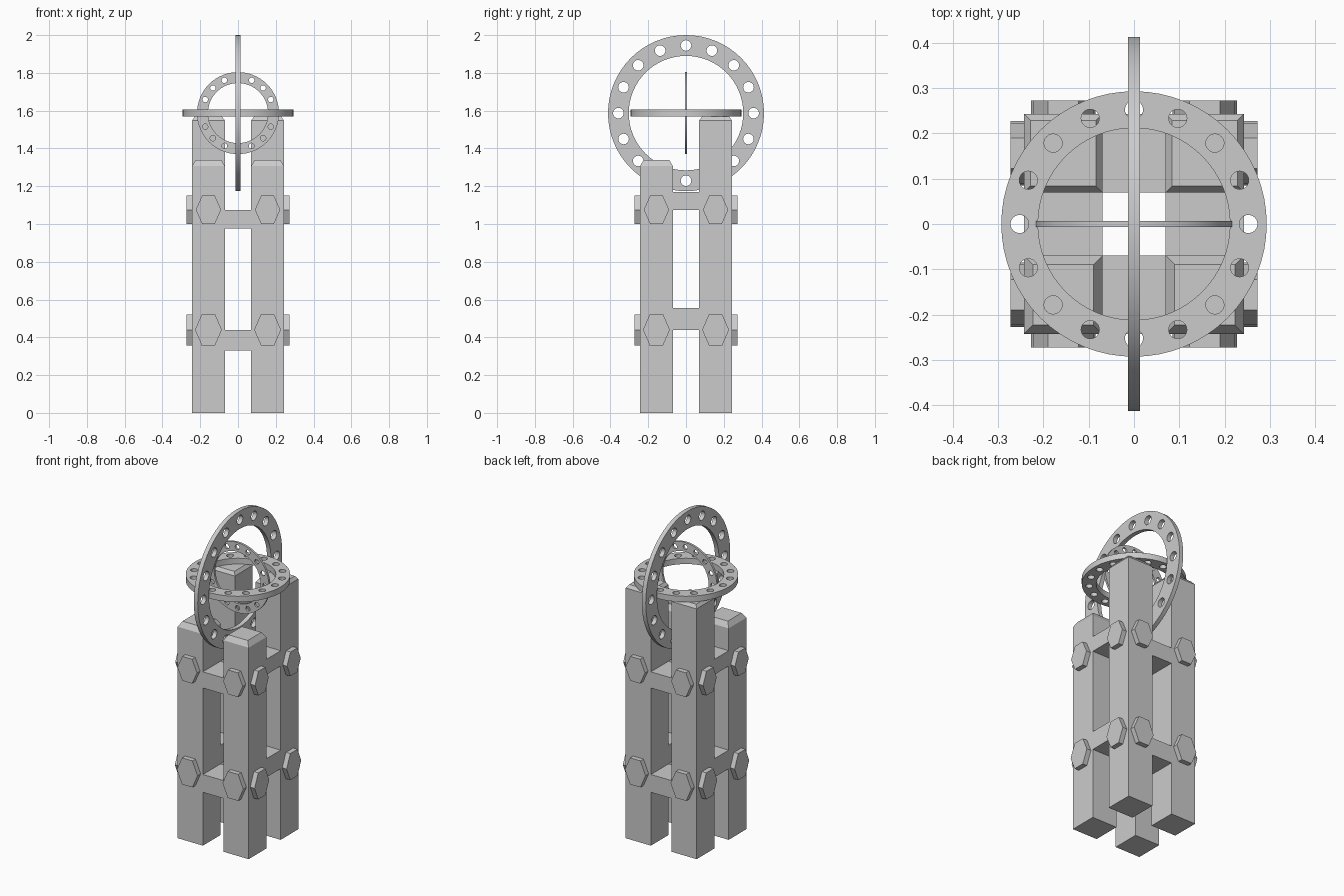
import bpy, bmesh
from math import cos, sin, pi
from mathutils import Matrix, Vector

default = bpy.data.objects.get("Cube")
if default:
    bpy.data.objects.remove(default, do_unlink=True)

grey = bpy.data.materials.new("plain grey")
grey.use_nodes = True
tone = (0.6, 0.6, 0.6, 1)
grey.diffuse_color = tone
grey.node_tree.nodes["Principled BSDF"].inputs["Base Color"].default_value = tone

INNER, OUTER = 0.07, 0.243
MID = (INNER + OUTER) / 2
RING_Z = 1.587


def add_mesh(name, mesh):
    mesh.materials.clear()
    mesh.materials.append(grey)
    obj = bpy.data.objects.new(name, mesh)
    bpy.context.collection.objects.link(obj)
    return obj


def from_bmesh(name, bm):
    bmesh.ops.recalc_face_normals(bm, faces=bm.faces)
    mesh = bpy.data.meshes.new(name)
    bm.to_mesh(mesh)
    bm.free()
    return add_mesh(name, mesh)


def box(name, low, high):
    low, high = Vector(low), Vector(high)
    bm = bmesh.new()
    bmesh.ops.create_cube(bm, size=1)
    bmesh.ops.scale(bm, vec=high - low, verts=bm.verts)
    bmesh.ops.translate(bm, vec=(low + high) / 2, verts=bm.verts)
    return from_bmesh(name, bm)


def post(name, sx, sy, shoulder, inset, rise):
    """Square post whose top is drawn in to a chamfered cap."""
    bm = bmesh.new()
    bmesh.ops.create_cube(bm, size=1)
    width = OUTER - INNER
    bmesh.ops.scale(bm, vec=(width, width, shoulder), verts=bm.verts)
    bmesh.ops.translate(bm, vec=(sx * MID, sy * MID, shoulder / 2), verts=bm.verts)
    top = max(bm.faces, key=lambda f: f.calc_center_median().z)
    bmesh.ops.inset_region(bm, faces=[top], thickness=inset)
    bmesh.ops.translate(bm, vec=(0, 0, rise), verts=top.verts)
    return from_bmesh(name, bm)


def bolt(name, turn, side, z, half_width, half_height):
    """Hexagonal bolt head standing out from one face of a post."""
    bm = bmesh.new()
    bmesh.ops.create_cone(bm, cap_ends=True, segments=6, radius1=1, radius2=1, depth=0.06)
    # Put a corner on the local x axis, then stand the head upright
    corner = max(bm.verts, key=lambda v: v.co.x)
    if abs(corner.co.y) > 0.1:
        bmesh.ops.rotate(bm, matrix=Matrix.Rotation(pi / 6, 3, 'Z'), verts=bm.verts)
    bmesh.ops.scale(bm, vec=(half_width, half_height / sin(pi / 3), 1), verts=bm.verts)
    place = (Matrix.Rotation(turn, 4, 'Z')
             @ Matrix.Translation((side * MID, -OUTER, z))
             @ Matrix.Rotation(pi / 2, 4, 'X'))
    bmesh.ops.transform(bm, matrix=place, verts=bm.verts)
    return from_bmesh(name, bm)


def ring(name, outer, inner, hole, half_depth, rotation):
    """Flat ring pierced by sixteen round holes, as a filled curve."""
    curve = bpy.data.curves.new(name, 'CURVE')
    curve.dimensions = '2D'
    curve.fill_mode = 'BOTH'
    curve.extrude = half_depth

    def circle(cx, cy, radius, count):
        spline = curve.splines.new('POLY')
        spline.points.add(count - 1)
        for i, p in enumerate(spline.points):
            a = 2 * pi * i / count
            p.co = (cx + radius * cos(a), cy + radius * sin(a), 0, 1)
        spline.use_cyclic_u = True
        spline.use_smooth = False

    circle(0, 0, outer, 64)
    circle(0, 0, inner, 64)
    middle = (outer + inner) / 2
    for i in range(16):
        a = 2 * pi * i / 16
        circle(middle * cos(a), middle * sin(a), hole, 24)

    source = bpy.data.objects.new(name + " outline", curve)
    bpy.context.collection.objects.link(source)
    graph = bpy.context.evaluated_depsgraph_get()
    mesh = bpy.data.meshes.new_from_object(source.evaluated_get(graph))
    bpy.data.objects.remove(source, do_unlink=True)

    bm = bmesh.new()
    bm.from_mesh(mesh)
    bmesh.ops.remove_doubles(bm, verts=bm.verts, dist=0.0001)
    place = Matrix.Translation((0, 0, RING_Z)) @ rotation
    bmesh.ops.transform(bm, matrix=place, verts=bm.verts)
    obj = from_bmesh(name, bm)
    bpy.ops.object.select_all(action='DESELECT')
    obj.select_set(True)
    bpy.context.view_layer.objects.active = obj
    bpy.ops.object.shade_smooth_by_angle(angle=pi / 6)
    return obj


# Four posts, the back pair taller
for sx, side in ((-1, "right"), (1, "left")):
    post("front_post_" + side, sx, -1, 1.308, 0.028, 0.032)
    post("back_post_" + side, sx, 1, 1.548, 0.02, 0.02)

# Cross beams: front and back ones sit below the side ones
for level, low, mid, high in (("lower", 0.33, 0.44, 0.555), ("upper", 0.975, 1.075, 1.17)):
    for s, face, side in ((-1, "front", "right"), (1, "back", "left")):
        a, b = sorted((s * INNER, s * OUTER))
        box(f"{level}_{face}_beam", (-INNER, a, low), (INNER, b, mid))
        box(f"{level}_{side}_beam", (a, -INNER, mid), (b, INNER, high))

# Bolt heads, two per level on every face
for level, z, w, h in (("lower", 0.44, 0.071, 0.082), ("upper", 1.075, 0.067, 0.075)):
    for i, face in enumerate(("front", "left", "back", "right")):
        for side in (-1, 1):
            end = "first" if side < 0 else "second"
            bolt(f"{level}_{face}_bolt_{end}", i * pi / 2, side, z, w, h)

# Three interlocking rings, one on each axis
ring("large_upright_ring", 0.413, 0.303, 0.028, 0.0135, Matrix.Rotation(pi / 2, 4, 'Y'))
ring("level_ring", 0.293, 0.212, 0.02, 0.018, Matrix.Identity(4))
ring("small_upright_ring", 0.217, 0.159, 0.0145, 0.0065, Matrix.Rotation(pi / 2, 4, 'X'))
